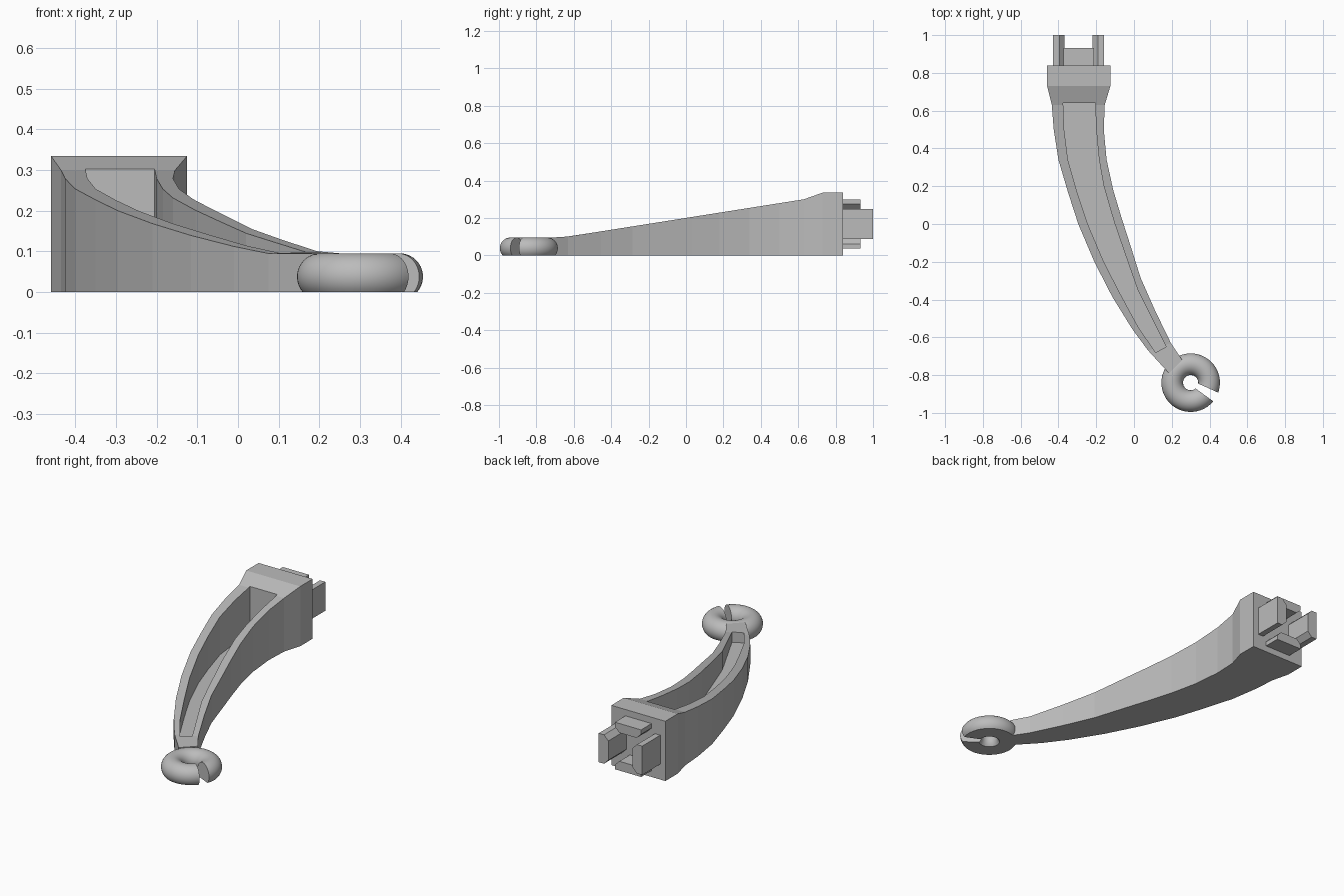
import bpy, bmesh
from math import sin, cos, asin, pi, radians, sqrt

old = bpy.data.objects.get("Cube")
if old:
    bpy.data.objects.remove(old, do_unlink=True)

grey = bpy.data.materials.new("plain_grey")
grey.use_nodes = True
colour = (0.5, 0.5, 0.5, 1)
grey.diffuse_color = colour
grey.node_tree.nodes["Principled BSDF"].inputs["Base Color"].default_value = colour


def finish(bm, name):
    """Turn a bmesh into a named grey object with outward normals."""
    bmesh.ops.recalc_face_normals(bm, faces=bm.faces)
    mesh = bpy.data.meshes.new(name)
    bm.to_mesh(mesh)
    bm.free()
    mesh.materials.append(grey)
    obj = bpy.data.objects.new(name, mesh)
    bpy.context.collection.objects.link(obj)
    return obj


def skin(name, rings):
    """Skin closed rings of points and cap both ends."""
    bm = bmesh.new()
    loops = [[bm.verts.new(p) for p in ring] for ring in rings]
    count = len(loops[0])
    for a, b in zip(loops, loops[1:]):
        for i in range(count):
            j = (i + 1) % count
            bm.faces.new((a[i], a[j], b[j], b[i]))
    bm.faces.new(loops[0])
    bm.faces.new(loops[-1])
    return finish(bm, name)


def arm_top(y):
    """Height of the arm's sloping upper side."""
    return 0.335 if y > 0.7 else max(0.095, 0.2 + 0.158 * y)


def slab(name, stations, bottom, rise=0.0):
    """Vertical-walled strip between a left and a right outline."""
    return skin(name, [[(lx, ly, bottom), (rx, ry, bottom),
                        (rx, ry, arm_top(ry) + rise), (lx, ly, arm_top(ly) + rise)]
                       for lx, ly, rx, ry in stations])


# Curved arm with square socket block: left x, y and right x, y per station
arm = slab("curved_arm", [
    (-.46, .84, -.125, .84), (-.46, .73, -.125, .73),
    (-.435, .63, -.155, .63), (-.425, .5, -.16, .5),
    (-.4, .34, -.145, .34), (-.35, .17, -.11, .18),
    (-.295, 0, -.065, .03), (-.21, -.2, -.02, -.11),
    (-.115, -.385, .035, -.285), (-.01, -.555, .11, -.455),
    (.075, -.67, .195, -.63), (.185, -.79, .255, -.72)], 0)

# Open pocket hollowed out of the arm
pocket = slab("pocket_cutter", [
    (-.375, .64, -.205, .64), (-.37, .5, -.2, .5),
    (-.35, .34, -.185, .34), (-.3, .165, -.16, .2),
    (-.245, 0, -.105, .01), (-.16, -.2, -.045, -.165),
    (-.07, -.375, .02, -.35), (.025, -.55, .085, -.48),
    (.115, -.68, .17, -.65)], 0.04, 0.1)
pocket.hide_render = True
cut = arm.modifiers.new("pocket", 'BOOLEAN')
cut.operation = 'DIFFERENCE'
cut.solver = 'EXACT'
cut.object = pocket
bpy.context.view_layer.objects.active = arm
bpy.ops.object.modifier_apply(modifier=cut.name)
bpy.data.objects.remove(pocket, do_unlink=True)

# Split ring: flat-bottomed tube section swept round, with a straight-sided slot
CX, CY, CZ, MAJOR, MINOR = 0.3, -0.84, 0.038, 0.0975, 0.0575
low = asin(CZ / MINOR)
section = []
for i in range(29):
    t = -low + (pi + 2 * low) * i / 28
    section.append((MAJOR + MINOR * cos(t), CZ + MINOR * sin(t)))
rings = []
STEPS = 64
for k in range(STEPS + 1):
    ring = []
    for r, z in section:
        start = radians(-24.4) + asin(0.012 / r)
        end = radians(324) - asin(0.0096 / r)
        a = start + (end - start) * k / STEPS
        ring.append((CX + r * cos(a), CY + r * sin(a), max(z, 0)))
    rings.append(ring)
split_ring = skin("split_ring", rings)
bpy.ops.object.select_all(action='DESELECT')
split_ring.select_set(True)
bpy.context.view_layer.objects.active = split_ring
bpy.ops.object.shade_smooth_by_angle(angle=radians(35))

# Four connector tabs round the socket centre, chamfered on the inner side
SX, SZ, BACK = -0.2935, 0.1675, 0.84


def tab(name, dx, dz, inner, outer, length):
    half, chamfer = 0.081, 0.027
    profile = [(outer, -half), (outer, half), (inner + chamfer, half),
               (inner, half - chamfer), (inner, chamfer - half),
               (inner + chamfer, -half)]
    skin(name, [[(SX + dx * d - dz * w, y, SZ + dz * d + dx * w)
                 for d, w in profile] for y in (BACK - 0.01, BACK + length)])


for side, sign in (("left", 1), ("right", -1)):
    tab(side + "_connector_tab", sign, 0, 0.075, 0.135, 0.16)
for side, sign in (("upper", 1), ("lower", -1)):
    tab(side + "_connector_tab", 0, sign, 0.08, 0.132, 0.093)
